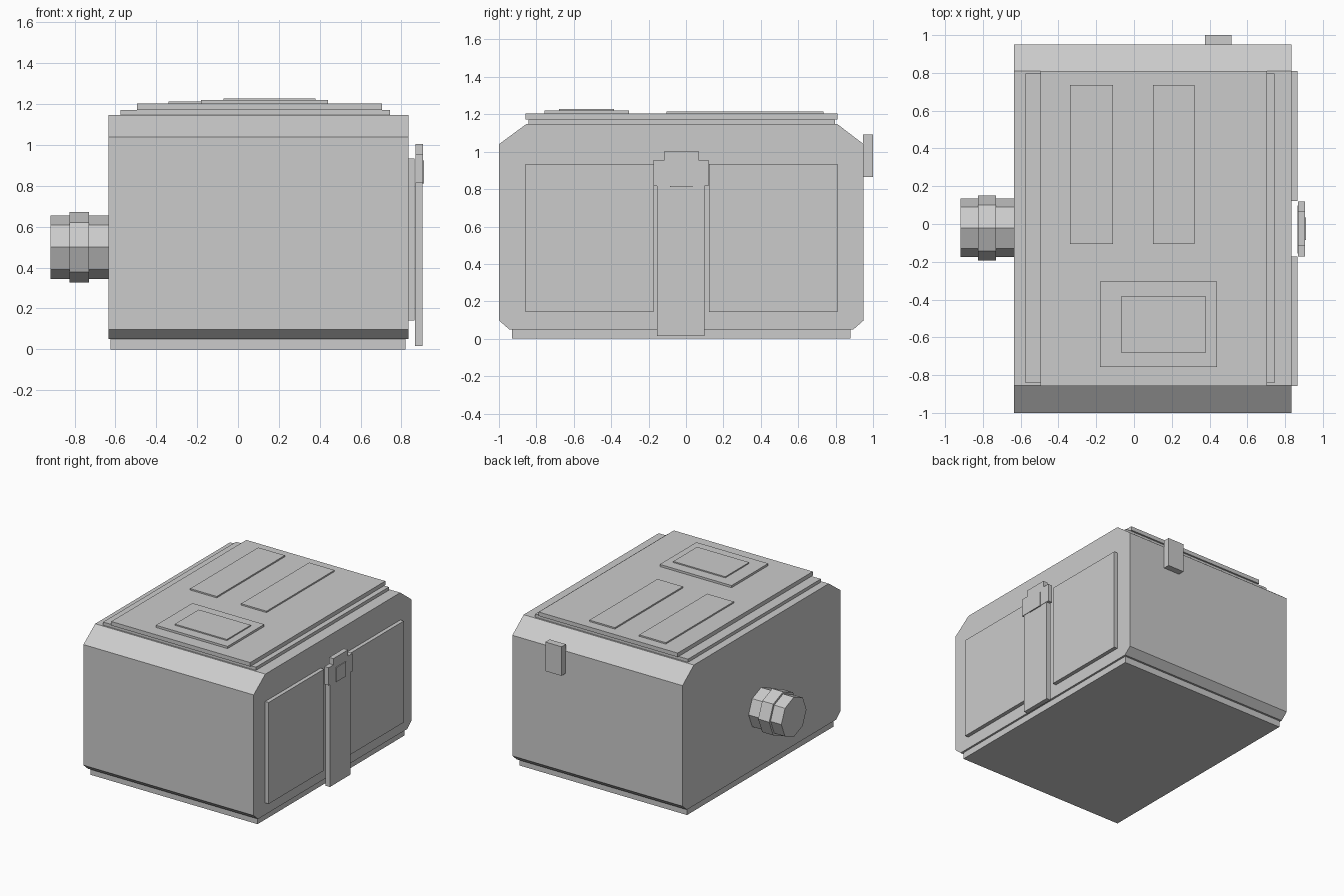
import bpy

# One plain grey for the whole model
grey = bpy.data.materials.new("light grey")
grey.diffuse_color = (0.6, 0.6, 0.6, 1)


def prism(name, profile, x0, x1):
    """Extrude a (y, z) profile, anticlockwise seen from +x, from x0 to x1."""
    n = len(profile)
    verts = [(x, y, z) for x in (x0, x1) for y, z in profile]
    faces = [tuple(reversed(range(n))), tuple(range(n, 2 * n))]
    faces += [(i, (i + 1) % n, (i + 1) % n + n, i + n) for i in range(n)]
    mesh = bpy.data.meshes.new(name)
    mesh.from_pydata(verts, [], faces)
    mesh.materials.append(grey)
    obj = bpy.data.objects.new(name, mesh)
    bpy.context.collection.objects.link(obj)
    return obj


def box(name, x0, x1, y0, y1, z0, z1):
    return prism(name, [(y0, z0), (y1, z0), (y1, z1), (y0, z1)], x0, x1)


def octagon(name, x0, x1, r, cy=-0.02, cz=0.5):
    d = r * 0.7071
    pts = [(r, 0), (d, d), (0, r), (-d, d), (-r, 0), (-d, -d), (0, -r), (d, -d)]
    return prism(name, [(cy + a, cz + b) for a, b in pts], x0, x1)


# Chamfered body on a plinth
prism("body", [(-0.945, 0.05), (0.895, 0.05), (0.95, 0.098), (0.95, 1.04),
               (0.81, 1.147), (-0.855, 1.147), (-1.0, 1.04), (-1.0, 0.098)],
      -0.635, 0.835)
box("base", -0.625, 0.82, -0.93, 0.88, 0, 0.05)

# Stepped lid
box("lid_lower", -0.575, 0.745, -0.843, 0.797, 1.147, 1.172)
box("lid_upper", -0.495, 0.705, -0.857, 0.81, 1.172, 1.203)

# Raised plates on the lid
for i, (x0, x1) in enumerate([(-0.34, -0.11), (0.10, 0.32)]):
    box(f"lid_strip_{i + 1}", x0, x1, -0.105, 0.735, 1.203, 1.214)
box("lid_plate", -0.18, 0.44, -0.757, -0.305, 1.203, 1.22)
box("lid_plate_inner", -0.07, 0.38, -0.68, -0.385, 1.22, 1.229)

# Raised panels on the right side
for i, (y0, y1) in enumerate([(-0.857, -0.173), (0.123, 0.81)]):
    box(f"side_panel_{i + 1}", 0.835, 0.865, y0, y1, 0.142, 0.934)

# Strap and buckle hanging between the panels
box("strap", 0.866, 0.902, -0.155, 0.098, 0.016, 0.816)
prism("buckle", [(-0.173, 0.816), (0.12, 0.816), (0.12, 0.955), (0.066, 0.955),
                 (0.066, 1.004), (-0.115, 1.004), (-0.115, 0.955), (-0.173, 0.955)],
      0.868, 0.905)
box("buckle_tongue", 0.9, 0.911, -0.085, 0.034, 0.812, 0.925)

# Clip at the back
box("back_clip", 0.375, 0.515, 0.947, 1.0, 0.865, 1.092)

# Eight-sided knob on the left side
octagon("knob", -0.918, -0.635, 0.155)
octagon("knob_collar", -0.825, -0.73, 0.172)
